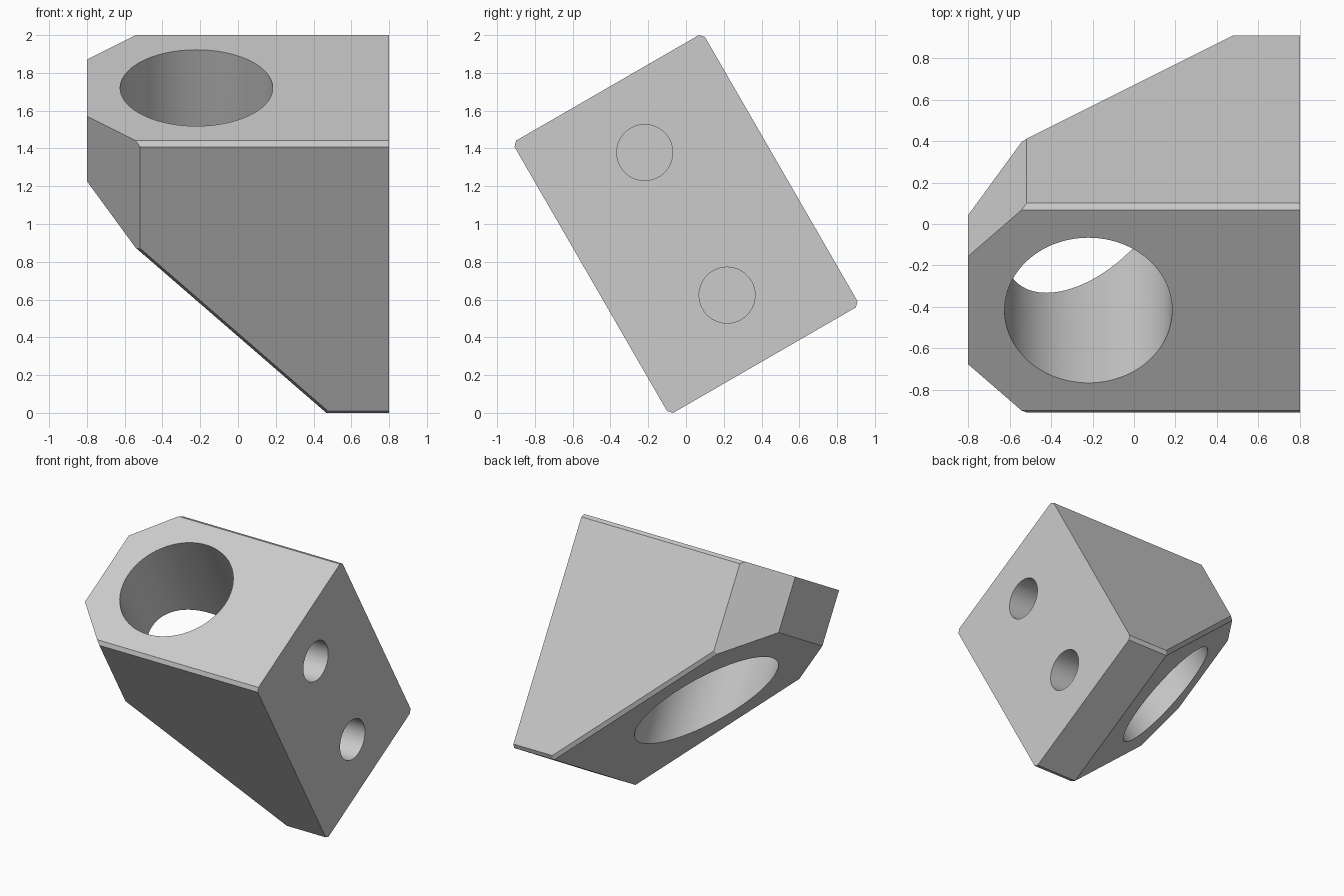
import bpy, bmesh
from math import radians, pi
from mathutils import Vector, Matrix

if "Cube" in bpy.data.objects:
    bpy.data.objects.remove(bpy.data.objects["Cube"], do_unlink=True)

HALF_X, HALF_W, HALF_L = 0.8, 0.582, 0.832   # half sizes before tilting
CHAMFER = 0.024
SLANT = 0.365                                # slanted underside: x + z = -SLANT

grey = bpy.data.materials.new("light_grey")
grey.use_nodes = True
grey.diffuse_color = (0.6, 0.6, 0.6, 1)
grey.node_tree.nodes["Principled BSDF"].inputs["Base Color"].default_value = (0.6, 0.6, 0.6, 1)


def slice_off(bm, point, normal):
    """Remove everything beyond a plane and close the cut."""
    geom = bm.verts[:] + bm.edges[:] + bm.faces[:]
    cut = bmesh.ops.bisect_plane(bm, geom=geom, plane_co=point,
                                 plane_no=Vector(normal).normalized(), clear_outer=True)
    edges = [e for e in cut["geom_cut"] if isinstance(e, bmesh.types.BMEdge)]
    bmesh.ops.contextual_create(bm, geom=edges)


# Block: box cut by the slanted underside, corner cuts and edge chamfers
bm = bmesh.new()
bmesh.ops.create_cube(bm, size=2, matrix=Matrix.Diagonal((HALF_X, HALF_W, HALF_L, 1)))
slice_off(bm, (-SLANT, 0, 0), (-1, 0, -1))
for s in (-1, 1):
    slice_off(bm, (-HALF_X, s * 0.3, 0), (-1, s, 0))
    for t in (-1, 1):
        slice_off(bm, (0, s * HALF_W, t * (HALF_L - CHAMFER)), (0, s, t))
    slant_normal = Vector((-1, 0, -1)).normalized()
    corner = Vector((-SLANT, s * HALF_W, 0)) - slant_normal * CHAMFER
    slice_off(bm, corner, slant_normal + Vector((0, s, 0)))
bmesh.ops.recalc_face_normals(bm, faces=bm.faces)
mesh = bpy.data.meshes.new("angled_block")
bm.to_mesh(mesh)
bm.free()
mesh.materials.append(grey)
block = bpy.data.objects.new("angled_block", mesh)
bpy.context.collection.objects.link(block)


def drill(name, radius, depth, location, rotation=(0, 0, 0)):
    """Bore a round hole through the block."""
    bpy.ops.mesh.primitive_cylinder_add(vertices=96, radius=radius, depth=depth,
                                        location=location, rotation=rotation)
    cutter = bpy.context.object
    cutter.name = name
    cutter.hide_render = True
    cutter.data.materials.append(grey)
    mod = block.modifiers.new(name, "BOOLEAN")
    mod.operation, mod.solver, mod.object = "DIFFERENCE", "EXACT", cutter
    bpy.context.view_layer.objects.active = block
    bpy.ops.object.modifier_apply(modifier=mod.name)
    bpy.data.objects.remove(cutter, do_unlink=True)


# Large through bore and two blind screw holes in the flat end
drill("main_bore", 0.404, 4, (-0.22, 0, 0))
for v in (-0.435, 0.437):
    drill("screw_hole", 0.148, 0.9, (HALF_X, 0, v), (0, pi / 2, 0))

# Tilt the block onto its lower edge
block.data.transform(Matrix.Translation((0, 0, 1)) @ Matrix.Rotation(radians(30), 4, "X"))
bpy.ops.object.select_all(action="DESELECT")
block.select_set(True)
bpy.context.view_layer.objects.active = block
bpy.ops.object.shade_smooth_by_angle(angle=radians(20))
